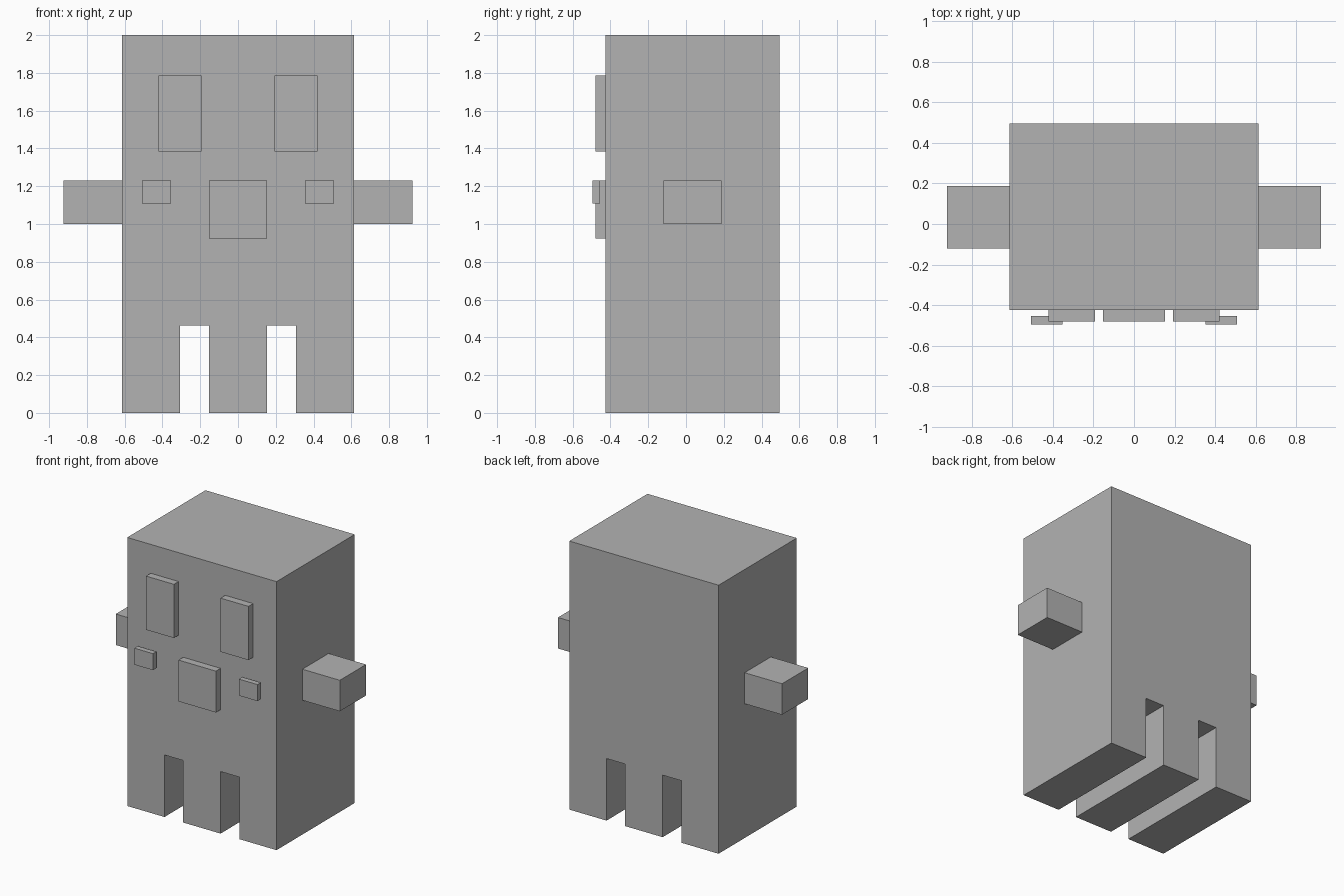
import bpy
import bmesh

cube = bpy.data.objects.get("Cube")
if cube:
    bpy.data.objects.remove(cube, do_unlink=True)

# Single flat colour
grey = bpy.data.materials.new("plain_grey")
grey.use_nodes = True
colour = (0.45, 0.45, 0.45, 1)
grey.diffuse_color = colour
grey.node_tree.nodes["Principled BSDF"].inputs["Base Color"].default_value = colour

BACK, FRONT = 0.495, -0.425


def add_object(name, bm):
    bmesh.ops.recalc_face_normals(bm, faces=bm.faces)
    mesh = bpy.data.meshes.new(name)
    bm.to_mesh(mesh)
    bm.free()
    mesh.materials.append(grey)
    obj = bpy.data.objects.new(name, mesh)
    bpy.context.collection.objects.link(obj)
    return obj


def box(name, xs, ys, zs):
    """Box spanning the given (low, high) ranges."""
    bm = bmesh.new()
    bmesh.ops.create_cube(bm, size=1)
    for v in bm.verts:
        v.co = [r[0] if c < 0 else r[1] for c, r in zip(v.co, (xs, ys, zs))]
    return add_object(name, bm)


def pair(name, xs, ys, zs):
    """Matching boxes on the left (+x) and right (-x)."""
    box("left_" + name, xs, ys, zs)
    box("right_" + name, (-xs[1], -xs[0]), ys, zs)


# Body with two slots that leave three full-depth legs
half, slot_out, slot_in, slot_top = 0.615, 0.308, 0.154, 0.462
side = [(slot_in, 0), (slot_in, slot_top), (slot_out, slot_top),
        (slot_out, 0), (half, 0), (half, 2)]
profile = side + [(-x, z) for x, z in reversed(side)]
bm = bmesh.new()
face = bm.faces.new([bm.verts.new((x, FRONT, z)) for x, z in profile])
extruded = bmesh.ops.extrude_face_region(bm, geom=[face])["geom"]
for v in extruded:
    if isinstance(v, bmesh.types.BMVert):
        v.co.y = BACK
# Keep the front cap, which the extrusion can consume
bmesh.ops.holes_fill(bm, edges=[e for e in bm.edges if e.is_boundary], sides=0)
add_object("body", bm)

# Stubby arms
pair("arm", (half, 0.923), (-0.12, 0.188), (1.0, 1.231))

# Raised face: eyes, mouth, and cheeks set just ahead of the body
pair("eye", (0.192, 0.422), (-0.48, FRONT), (1.385, 1.785))
box("mouth", (-0.154, 0.154), (-0.48, FRONT), (0.923, 1.231))
pair("cheek", (0.354, 0.508), (-0.495, -0.455), (1.108, 1.231))
